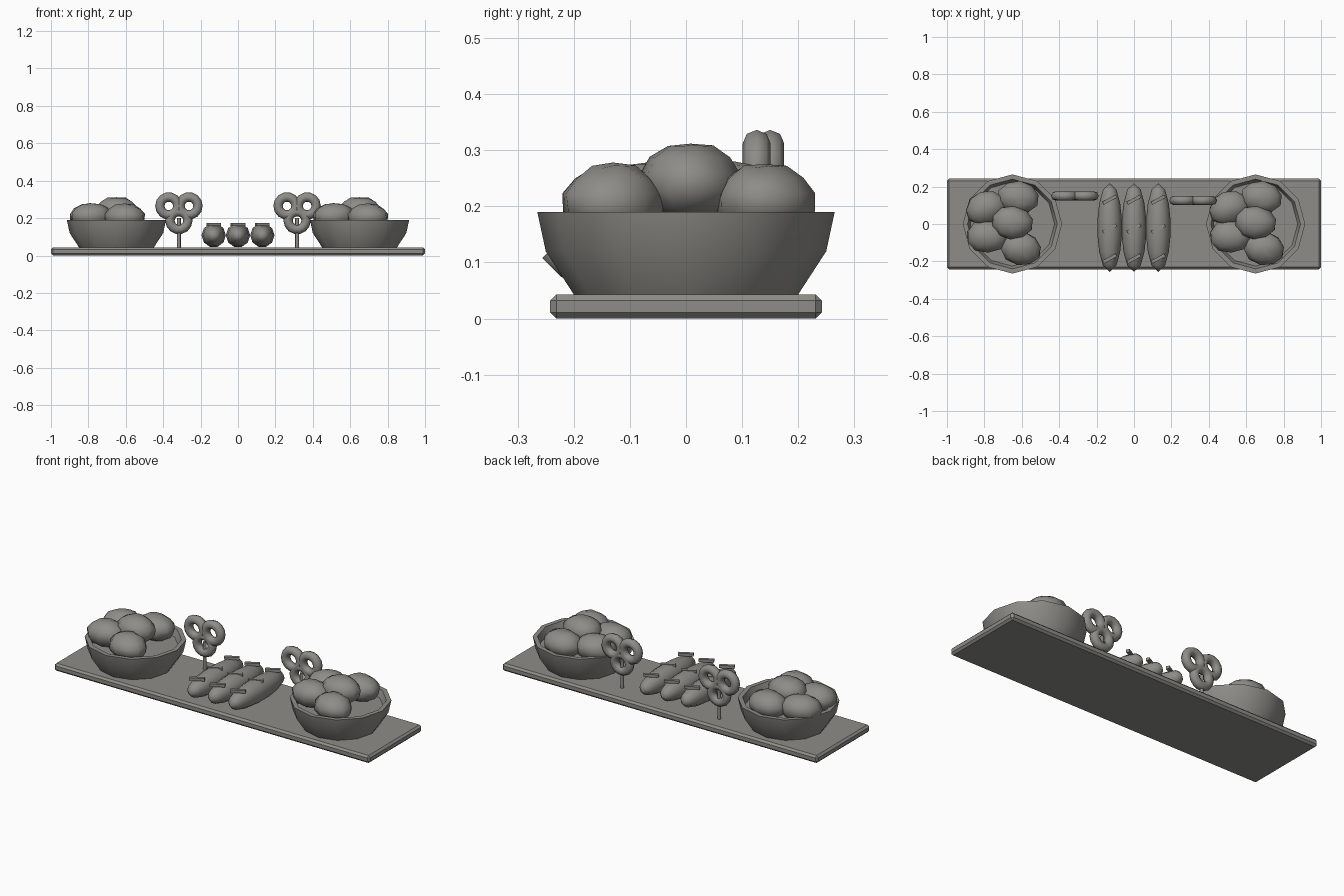
import bpy, bmesh, math, random
from mathutils import Vector, Matrix

if "Cube" in bpy.data.objects:
    bpy.data.objects.remove(bpy.data.objects["Cube"])

random.seed(4)
grey = bpy.data.materials.new("warm_grey")
grey.diffuse_color = (0.27, 0.265, 0.245, 1)
grey.use_nodes = True
grey.node_tree.nodes["Principled BSDF"].inputs["Base Color"].default_value = grey.diffuse_color


def finish(name, bm, smooth=None):
    """Turn a bmesh into a named, coloured object."""
    bmesh.ops.recalc_face_normals(bm, faces=bm.faces)
    me = bpy.data.meshes.new(name)
    bm.to_mesh(me)
    bm.free()
    me.materials.append(grey)
    ob = bpy.data.objects.new(name, me)
    bpy.context.collection.objects.link(ob)
    if smooth:
        bpy.ops.object.select_all(action='DESELECT')
        ob.select_set(True)
        bpy.context.view_layer.objects.active = ob
        bpy.ops.object.shade_smooth_by_angle(angle=math.radians(smooth))
    return ob


def lathe(name, profile, sides, matrix, smooth):
    """Revolve (radius, height) points round local z; radius 0 makes a pole."""
    bm = bmesh.new()
    rings = []
    for r, h in profile:
        n = 1 if r == 0 else sides
        rings.append([bm.verts.new(matrix @ Vector((r * math.cos(math.tau * i / sides),
                                                    r * math.sin(math.tau * i / sides), h)))
                      for i in range(n)])
    for a, b in zip(rings, rings[1:]):
        for i in range(sides):
            j = (i + 1) % sides
            q = [a[i % len(a)], a[j % len(a)], b[j % len(b)], b[i % len(b)]]
            bm.faces.new(list(dict.fromkeys(q)))
    return finish(name, bm, smooth)


def box(name, size, matrix, bevel=0):
    bm = bmesh.new()
    bmesh.ops.create_cube(bm, size=1)
    bmesh.ops.scale(bm, vec=size, verts=bm.verts)
    if bevel:
        bmesh.ops.bevel(bm, geom=bm.edges[:], offset=bevel, segments=1, affect='EDGES')
    bm.transform(matrix)
    return finish(name, bm)


def ring(name, centre, major, minor, seg=14, sub=8):
    """Upright torus facing the front."""
    bm = bmesh.new()
    v = []
    for i in range(seg):
        a = math.tau * i / seg
        v.append([])
        for k in range(sub):
            b = math.tau * k / sub
            r = major + minor * math.cos(b)
            v[i].append(bm.verts.new(Vector(centre) + Vector(
                (r * math.cos(a), minor * math.sin(b), r * math.sin(a)))))
    for i in range(seg):
        for k in range(sub):
            i2, k2 = (i + 1) % seg, (k + 1) % sub
            bm.faces.new((v[i][k], v[i2][k], v[i2][k2], v[i][k2]))
    return finish(name, bm, 50)


def bun(name, centre, size, turn, shape_seed):
    """Slightly lumpy bread roll."""
    rnd = random.Random(shape_seed)
    bm = bmesh.new()
    bmesh.ops.create_uvsphere(bm, u_segments=10, v_segments=7, radius=1)
    for v in bm.verts:
        v.co *= 1 + rnd.uniform(-0.04, 0.05)
    bm.transform(Matrix.Translation(centre) @ Matrix.Rotation(turn, 4, 'Z')
                 @ Matrix.Diagonal((*size, 1)))
    return finish(name, bm, 60)


T = Matrix.Translation

# serving board
box("board", (2.0, 0.484, 0.043), T((0, 0, 0.0215)), 0.011)

# two bowls filled with rolls
BOWL = [(0, 0.04), (0.198, 0.04), (0.25, 0.12), (0.265, 0.19),
        (0.24, 0.19), (0.225, 0.15), (0, 0.15)]
BUNS = [((0.03, 0.14, 0.207), -0.12), ((-0.14, 0.085, 0.207), 0.35),
        ((0.0, 0.008, 0.243), -0.1), ((-0.135, -0.065, 0.21), 0.05),
        ((0.045, -0.13, 0.207), -0.2)]
for side, cx in (("left", -0.65), ("right", 0.65)):
    lathe(side + "_bowl", BOWL, 12, T((cx, 0, 0)), 35)
    for n, (c, turn) in enumerate(BUNS):
        bun(f"{side}_roll_{n + 1}", (c[0] + cx, c[1], c[2]),
            (0.112, 0.09, 0.07), turn, n + 1)

# three long loaves with slanted score marks
HALF = [(0, 0.237), (0.036, 0.203), (0.056, 0.13), (0.065, 0.045)]
LOAF = HALF + [(r, -h) for r, h in reversed(HALF)]
for n, x in enumerate((-0.13, 0, 0.13)):
    lathe(f"loaf_{n + 1}", LOAF, 10,
          T((x, -0.019, 0.108)) @ Matrix.Rotation(math.pi / 2, 4, 'X'), 50)
    for k, y in enumerate((-0.185, -0.025, 0.13)):
        box(f"loaf_{n + 1}_score_{k + 1}", (0.08, 0.018, 0.016),
            T((x, y, 0.165)) @ Matrix.Rotation(0.5, 4, 'Z'))

# two pretzels, each of three rings on a stick
for side, x, y in (("left", -0.316, 0.15), ("right", 0.316, 0.126)):
    for n, (dx, z) in enumerate(((-0.054, 0.265), (0.054, 0.265), (0, 0.187))):
        ring(f"{side}_pretzel_ring_{n + 1}", (x + dx, y, z), 0.048, 0.025)
    lathe(side + "_pretzel_stick", [(0, 0.035), (0.01, 0.035), (0.01, 0.2), (0, 0.2)],
          8, T((x, y, 0)), 50)
